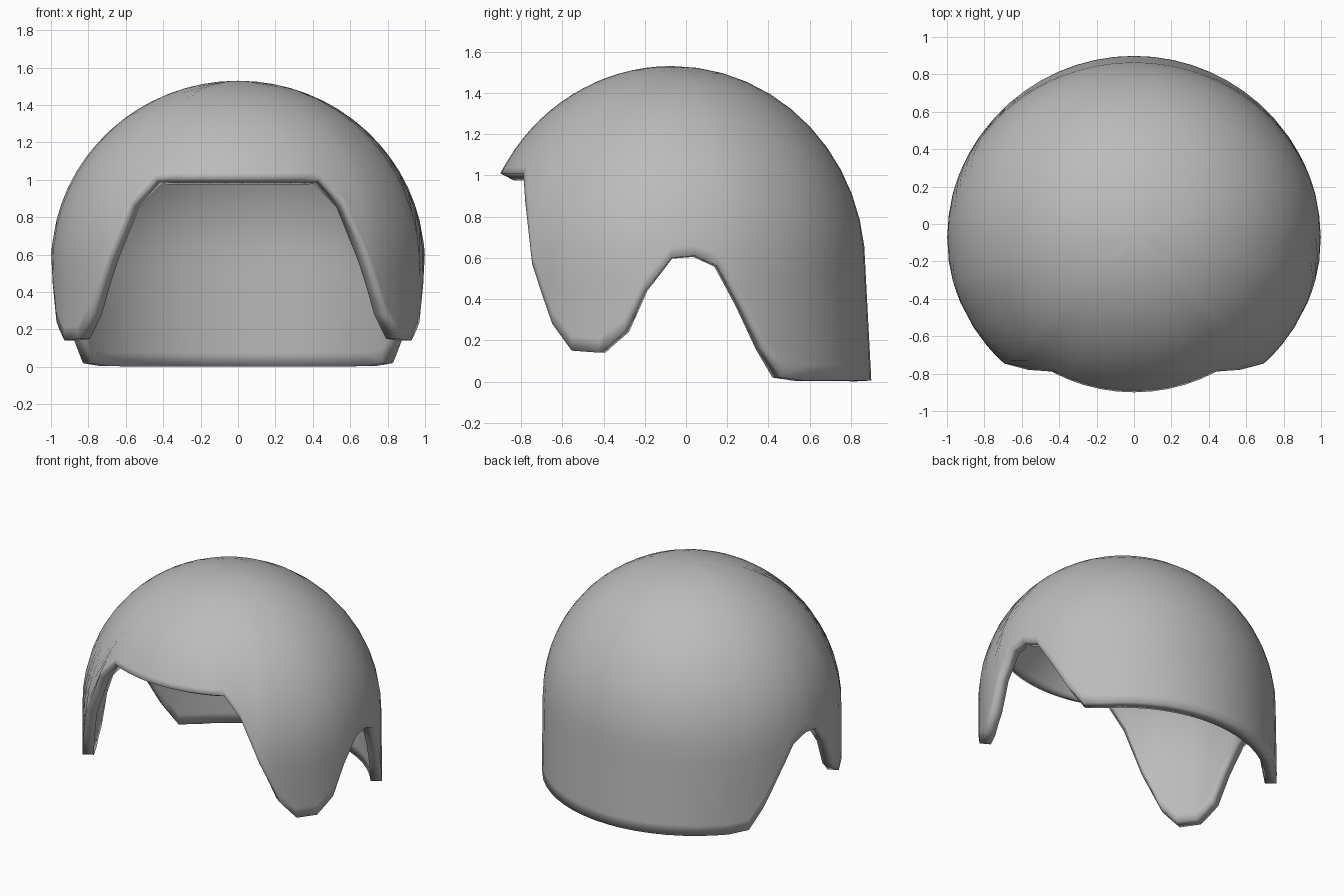
import bpy
import bmesh
from math import sin, cos, asin, pi, radians

cube = bpy.data.objects.get("Cube")
if cube:
    bpy.data.objects.remove(cube)

# Shell dimensions: an ellipsoid dome continued downward by straight walls
CENTRE_Y, EQUATOR_Z = -0.07, 0.55
RX, RY, RZ = 1.0, 0.94, 0.98
THICKNESS = 0.075
ROWS = 16

# Rim outline of one half: (degrees round from the front, height)
RIM = [(0, 1.01), (30, 1.01), (37, 0.87), (44, 0.57), (52, 0.28), (59, 0.15),
       (68, 0.14), (76, 0.24), (82, 0.44), (90, 0.6), (97, 0.61), (104, 0.56),
       (111, 0.37), (118, 0.16), (124, 0.02), (132, 0.005), (180, 0.005)]


def rim_height(angle):
    for (a0, z0), (a1, z1) in zip(RIM, RIM[1:]):
        if angle <= a1:
            return z0 + (z1 - z0) * (angle - a0) / (a1 - a0)
    return RIM[-1][1]


def rim_elevation(z):
    h = (z - EQUATOR_Z) / RZ
    return asin(h) if h > 0 else h


def shell_point(turn, elevation):
    t = radians(turn)
    if elevation > 0:
        rho, z = cos(elevation), EQUATOR_Z + RZ * sin(elevation)
        flare = 0
    else:
        rho, z = 1, EQUATOR_Z + RZ * elevation
        flare = -0.055 * elevation * max(0, -cos(t))
    return (RX * rho * sin(t), CENTRE_Y - RY * (rho + flare) * cos(t), z)


# Columns follow the outline corners, with regular ones in the wide spans
half = {a for a, _ in RIM}
half |= {a for a in range(0, 181, 6) if min(abs(a - b) for b, _ in RIM) > 2}
turns = sorted(half | {-a for a in half if a != 180})

# Row positions from rim to crown, with a supporting row close to the rim
steps = [0, 0.035] + [i / ROWS for i in range(2, ROWS)]

bm = bmesh.new()
columns = []
for turn in turns:
    low = rim_elevation(rim_height(abs(turn)))
    columns.append([bm.verts.new(shell_point(turn, low + (pi / 2 - low) * s))
                    for s in steps])
crown = bm.verts.new((0, CENTRE_Y, EQUATOR_Z + RZ))
for i, a in enumerate(columns):
    b = columns[(i + 1) % len(columns)]
    for j in range(len(steps) - 1):
        bm.faces.new((a[j], b[j], b[j + 1], a[j + 1]))
    bm.faces.new((a[-1], b[-1], crown))
bm.normal_update()
mesh = bpy.data.meshes.new("helmet_shell")
bm.to_mesh(mesh)
bm.free()
mesh.shade_smooth()

helmet = bpy.data.objects.new("helmet_shell", mesh)
bpy.context.collection.objects.link(helmet)

# Wall thickness, grown inward
wall = helmet.modifiers.new("wall", 'SOLIDIFY')
wall.thickness = THICKNESS
wall.offset = -1

# Plain grey shell colour
grey = bpy.data.materials.new("shell_grey")
grey.use_nodes = True
colour = (0.5, 0.5, 0.5, 1)
grey.diffuse_color = colour
grey.node_tree.nodes["Principled BSDF"].inputs["Base Color"].default_value = colour
mesh.materials.append(grey)
